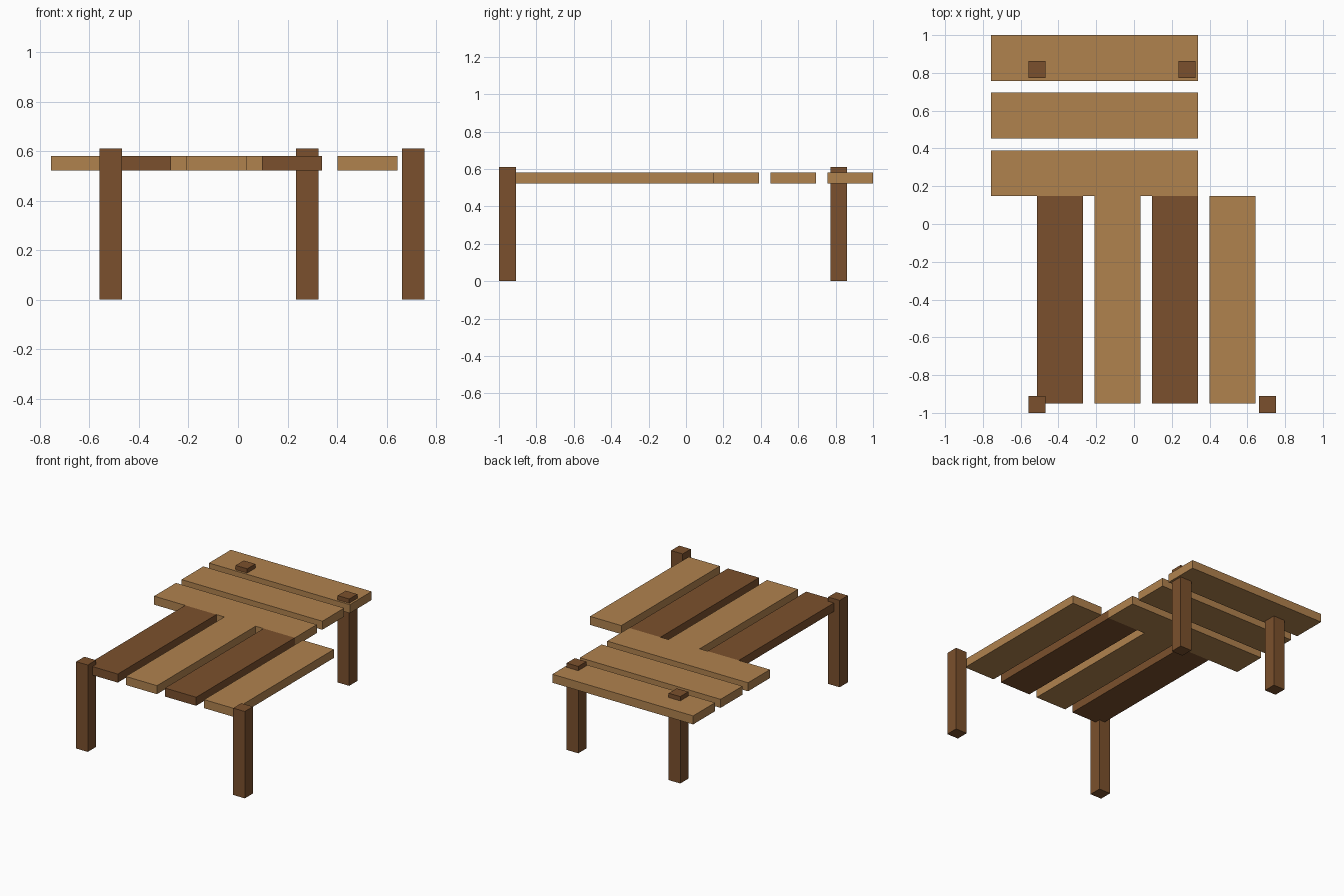
import bpy

# Remove the default cube
old = bpy.data.objects.get("Cube")
if old:
    bpy.data.objects.remove(old, do_unlink=True)


def material(name, rgb):
    m = bpy.data.materials.new(name)
    m.use_nodes = True
    m.diffuse_color = (*rgb, 1)
    bsdf = next(n for n in m.node_tree.nodes if n.type == 'BSDF_PRINCIPLED')
    bsdf.inputs["Base Color"].default_value = (*rgb, 1)
    return m


light_wood = material("light_wood", (0.434, 0.223, 0.076))
dark_wood = material("dark_wood", (0.198, 0.081, 0.026))


def box(name, low, high, mat):
    """Box between two opposite corners."""
    bpy.ops.mesh.primitive_cube_add(
        size=1, location=[(a + b) / 2 for a, b in zip(low, high)])
    ob = bpy.context.object
    ob.name = ob.data.name = name
    ob.scale = [b - a for a, b in zip(low, high)]
    bpy.ops.object.transform_apply(location=False, rotation=False, scale=True)
    ob.data.materials.append(mat)
    return ob


WIDTH, LENGTH, PITCH = 0.243, 1.096, 0.305   # plank size and spacing
BOTTOM, TOP = 0.521, 0.581                   # plank heights
SEAM = 0.147                                 # where the two plank sets meet
LEG, LEG_HEIGHT = 0.09, 0.611

# Lengthwise planks, alternating dark and light
for i in range(4):
    x = -0.514 + i * PITCH
    box(f"long_plank_{i + 1}", (x, SEAM - LENGTH, BOTTOM), (x + WIDTH, SEAM, TOP),
        light_wood if i % 2 else dark_wood)

# Crosswise planks
for i in range(3):
    y = SEAM + i * PITCH
    box(f"cross_plank_{i + 1}", (-0.756, y, BOTTOM), (-0.756 + LENGTH, y + WIDTH, TOP),
        light_wood)

# Legs, standing slightly proud of the planks
legs = {"front_right_leg": (-0.559, -1.0), "front_left_leg": (0.663, -1.0),
        "back_right_leg": (-0.559, 0.772), "back_left_leg": (0.235, 0.772)}
for name, (x, y) in legs.items():
    box(name, (x, y, 0), (x + LEG, y + LEG, LEG_HEIGHT), dark_wood)
